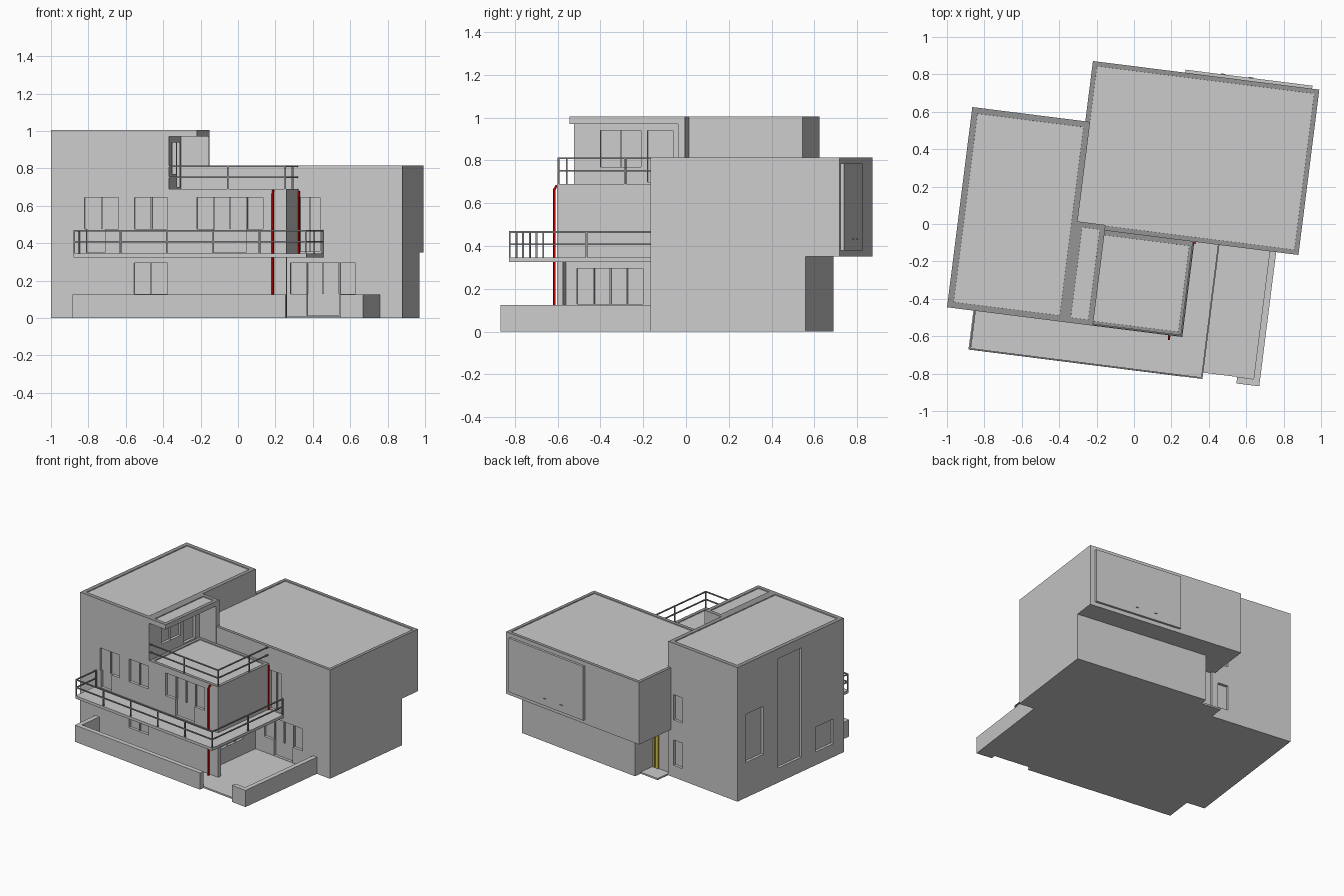
import bpy, bmesh, math

if "Cube" in bpy.data.objects:
    bpy.data.objects.remove(bpy.data.objects["Cube"])

TURN = -math.radians(7.2)      # whole house is turned on its plot; all sizes below are in the turned frame


def material(name, rgb):
    m = bpy.data.materials.new(name)
    m.diffuse_color = (*rgb, 1)
    m.use_nodes = True
    m.node_tree.nodes["Principled BSDF"].inputs["Base Color"].default_value = m.diffuse_color
    return m


RED = material("red_paint", (0.5, 0.0, 0.0))
YELLOW = material("yellow_paint", (0.75, 0.6, 0.1))
WALL = material("wall_grey", (0.8, 0.8, 0.8))
COPING = material("coping_grey", (0.3, 0.3, 0.3))


def finish(name, bm, mats=()):
    me = bpy.data.meshes.new(name)
    bm.to_mesh(me)
    bm.free()
    for m in mats:
        me.materials.append(m)
    ob = bpy.data.objects.new(name, me)
    ob.rotation_euler.z = TURN
    bpy.context.collection.objects.link(ob)
    return ob


def add_box(bm, b):
    u0, u1, v0, v1, z0, z1 = b
    vs = bmesh.ops.create_cube(bm, size=1)["verts"]
    for p in vs:
        p.co = ((u0 + u1) / 2 + p.co.x * (u1 - u0), (v0 + v1) / 2 + p.co.y * (v1 - v0),
                (z0 + z1) / 2 + p.co.z * (z1 - z0))


def boxes(name, items, mat=None):
    bm = bmesh.new()
    for b in items:
        add_box(bm, b)
    return finish(name, bm, [mat] if mat else [])


def roofed(name, b, rim):
    """Block with a dark coping rim round a slightly sunken flat roof."""
    bm = bmesh.new()
    add_box(bm, b)
    bm.normal_update()
    top = max(bm.faces, key=lambda f: f.normal.z)
    ring = bmesh.ops.inset_region(bm, faces=[top], thickness=rim)["faces"]
    for f in ring:
        f.material_index = 1
    bmesh.ops.inset_region(bm, faces=[top], thickness=0.0005, depth=-0.006)
    return finish(name, bm, [WALL, COPING])


def windows(body, name, specs):
    """Each spec: axis, wall position, outward sign, from, to, z0, z1, panes."""
    cuts, bars = [], []

    def oriented(axis, p, q, a, b, z0, z1):
        p, q = sorted((p, q))
        return (a, b, p, q, z0, z1) if axis == "v" else (p, q, a, b, z0, z1)

    for axis, pos, out, a, b, z0, z1, n in specs:
        cuts.append(oriented(axis, pos - out * 0.02, pos + out * 0.02, a, b, z0, z1))
        for i in range(1, n):
            m = a + (b - a) * i / n
            bars.append(oriented(axis, pos - out * 0.021, pos - out * 0.008, m - 0.004, m + 0.004, z0, z1))
    cutter = boxes(name + "_cutter", cuts)
    cutter.hide_render = True
    mod = body.modifiers.new("recess", "BOOLEAN")
    mod.operation, mod.object, mod.solver, mod.use_self = "DIFFERENCE", cutter, "EXACT", True
    bpy.context.view_layer.objects.active = body
    bpy.ops.object.modifier_apply(modifier="recess")
    bpy.data.objects.remove(cutter)
    if bars:
        boxes(name + "_mullions", bars)


def railing(name, path, z0, z1, posts, r=0.004):
    parts = []
    for (a, b), (c, d) in zip(path, path[1:]):
        for z in (z1 - r, (z0 + z1) / 2):
            parts.append((min(a, c) - r, max(a, c) + r, min(b, d) - r, max(b, d) + r, z - r, z + r))
    for u, v in posts:
        parts.append((u - r, u + r, v - r, v + r, z0, z1 - r))
    boxes(name, parts, COPING)


def pipe(name, points, r):
    cu = bpy.data.curves.new(name, "CURVE")
    cu.dimensions, cu.bevel_depth, cu.bevel_resolution, cu.use_fill_caps = "3D", r, 2, True
    sp = cu.splines.new("POLY")
    sp.points.add(len(points) - 1)
    for p, co in zip(sp.points, points):
        p.co = (*co, 1)
    cu.materials.append(RED)
    ob = bpy.data.objects.new(name, cu)
    ob.rotation_euler.z = TURN
    bpy.context.collection.objects.link(ob)


# Tall left block
tall = roofed("tall_block", (-0.936, -0.301, -0.567, 0.512, 0, 1.005), 0.045)
windows(tall, "tall_windows", [
    ("v", -0.567, -1, -0.755, -0.573, 0.475, 0.645, 2),
    ("v", -0.567, -1, -0.745, -0.645, 0.35, 0.50, 1),
    ("v", -0.567, -1, -0.485, -0.308, 0.475, 0.645, 2),
    ("v", -0.567, -1, -0.488, -0.308, 0.13, 0.295, 2),
    ("u", -0.936, -1, 0.25, 0.43, 0.265, 0.625, 1),
    ("u", -0.936, -1, -0.138, 0.10, 0.11, 0.93, 1),
    ("u", -0.936, -1, -0.457, -0.28, 0.10, 0.285, 1),
    ("v", 0.512, 1, -0.43, -0.35, 0.43, 0.62, 1),
    ("v", 0.512, 1, -0.43, -0.35, 0.09, 0.28, 1),
    ("u", -0.301, 1, -0.441, -0.25, 0.77, 0.94, 2),
    ("u", -0.301, 1, -0.22, -0.10, 0.70, 0.94, 1)])

# Canopy over the roof terrace with its end wall
roofed("canopy", (-0.301, -0.15, -0.567, -0.024, 0.97, 1.005), 0.04)
boxes("canopy_end_wall", [(-0.301, -0.15, -0.056, -0.024, 0.69, 0.97)])

# Right block: upper floor hangs over the lower one at the back
upper = roofed("right_upper_block", (-0.327, 0.893, -0.054, 0.837, 0.35, 0.815), 0.035)
windows(upper, "balcony_door", [("v", -0.054, -1, 0.34, 0.45, 0.355, 0.645, 2)])
lower = boxes("right_lower_block", [(-0.146, 0.893, -0.054, 0.677, 0, 0.35)])
windows(lower, "ground_windows", [
    ("v", -0.054, -1, 0.29, 0.64, 0.13, 0.295, 4),
    ("v", -0.054, -1, 0.378, 0.55, 0.015, 0.20, 1)])

# Raised panel and small handles on the back wall
boxes("back_panel", [(0.17, 0.854, 0.83, 0.853, 0.38, 0.785)])
boxes("back_panel_handles", [(u, u + 0.025, 0.85, 0.857, 0.43, 0.436) for u in (0.36, 0.51)], COPING)

# Front rooms: upper room projects past the ground room, carried on a fin wall
room = roofed("front_upper_room", (-0.301, 0.332, -0.567, -0.054, 0.325, 0.69), 0.035)
windows(room, "front_room_windows", [
    ("v", -0.567, -1, -0.15, 0.207, 0.475, 0.645, 4),
    ("v", -0.567, -1, -0.06, 0.115, 0.35, 0.50, 1)])
ground = boxes("front_ground_room", [(-0.301, 0.21, -0.567, -0.054, 0, 0.325)])
windows(ground, "ground_side_window", [("u", 0.21, 1, -0.488, -0.175, 0.13, 0.295, 4)])
boxes("fin_wall", [(0.21, 0.332, -0.567, -0.538, 0, 0.325)])

# Balcony slab wrapping the front corner
boxes("balcony_slab", [(-0.789, 0.467, -0.776, -0.567, 0.325, 0.346),
                       (0.332, 0.467, -0.567, -0.054, 0.325, 0.346)])
L, R, F = -0.785, 0.463, -0.772
railing("balcony_railing", [(L, -0.567), (L, F), (R, F), (R, -0.054)], 0.346, 0.47,
        [(L + (R - L) * i / 5, F) for i in range(6)] + [(L, -0.572), (R, -0.41), (R, -0.06)])

# Roof terrace railing
railing("terrace_railing", [(-0.301, -0.56), (0.325, -0.56), (0.325, -0.054)], 0.69, 0.815,
        [(0.015, -0.56), (0.325, -0.56), (0.325, -0.245)])

# Garden floor and low walls, with a gateway at the front right
boxes("garden_floor", [(-0.79, 0.74, -0.742, -0.05, 0, 0.012)])
boxes("garden_wall", [(-0.794, 0.355, -0.777, -0.742, 0, 0.125),
                      (-0.794, -0.759, -0.742, -0.567, 0, 0.125),
                      (0.65, 0.773, -0.777, -0.742, 0, 0.125),
                      (0.738, 0.773, -0.742, -0.054, 0, 0.125)])

# Back entrance between the two blocks
boxes("entrance_wall", [(-0.301, -0.146, 0.46, 0.495, 0, 0.35)])
boxes("entrance_step", [(-0.301, -0.146, 0.495, 0.62, 0, 0.012)])
boxes("entrance_door_trim", [(-0.20, -0.18, 0.49, 0.505, 0.012, 0.32),
                             (-0.165, -0.15, 0.49, 0.505, 0.012, 0.32)], YELLOW)

# Inner floor closing the underside
boxes("base_floor", [(-0.301, -0.146, -0.054, 0.46, 0, 0.012)])

# Red drain pipes
pipe("front_drain_pipe", [(0.262, -0.56, 0.68), (0.262, -0.578, 0.68), (0.262, -0.587, 0.665),
                          (0.262, -0.587, 0.0)], 0.006)
pipe("side_drain_pipe", [(0.336, -0.06, 0.68), (0.336, -0.06, 0.346)], 0.005)
